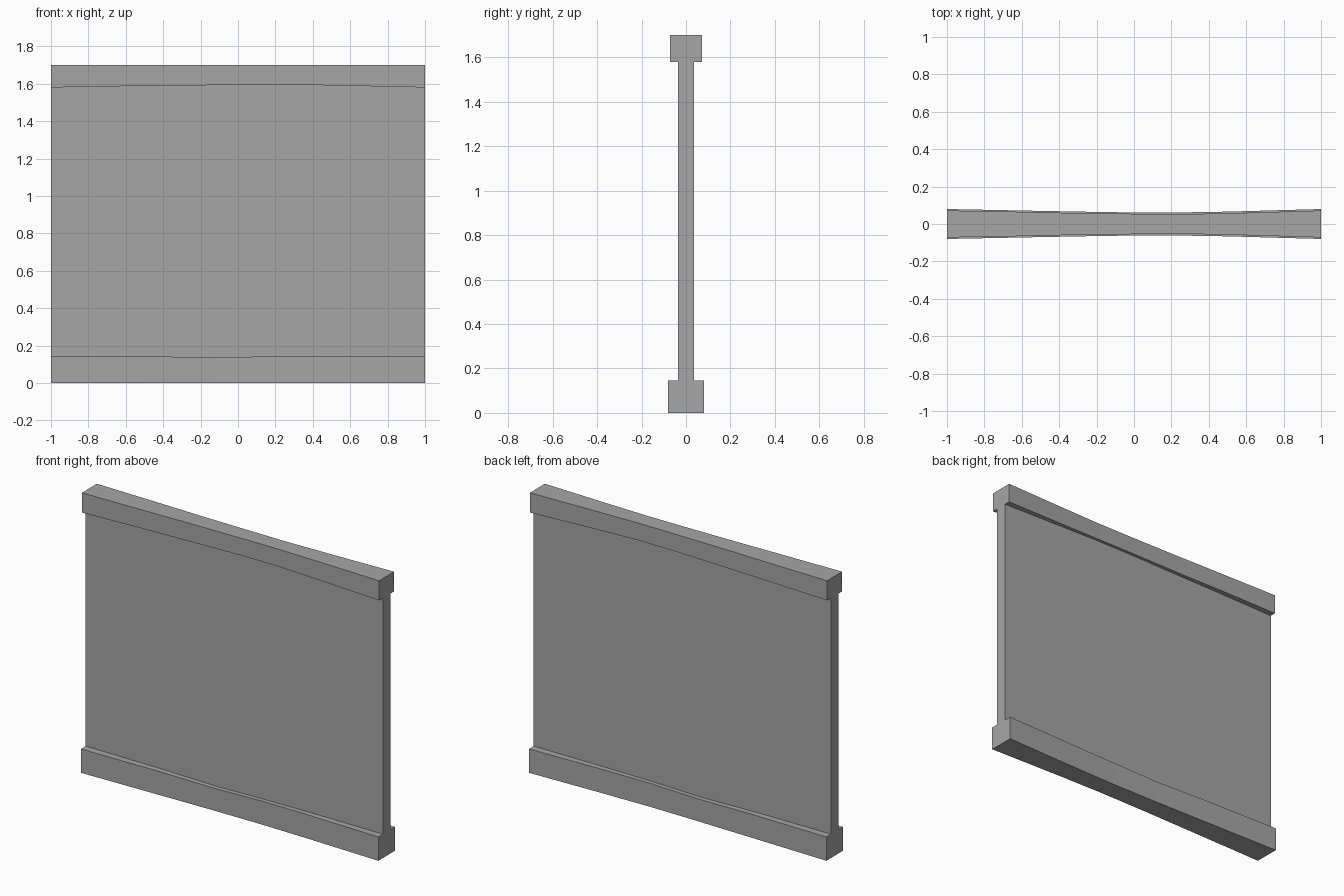
import bpy
import bmesh

cube = bpy.data.objects.get("Cube")
if cube:
    bpy.data.objects.remove(cube, do_unlink=True)

# Single stone grey
grey = bpy.data.materials.new("stone grey")
grey.use_nodes = True
COLOUR = (0.38, 0.38, 0.38, 1)
grey.diffuse_color = COLOUR
grey.node_tree.nodes["Principled BSDF"].inputs["Base Color"].default_value = COLOUR


def loft(name, stations):
    """Bar along x; each station is (x, half depth, bottom, top)."""
    bm = bmesh.new()
    rings = [[bm.verts.new((x, y, z)) for y, z in ((-d, lo), (d, lo), (d, hi), (-d, hi))]
             for x, d, lo, hi in stations]
    for a, b in zip(rings, rings[1:]):
        for i in range(4):
            j = (i + 1) % 4
            bm.faces.new((a[i], a[j], b[j], b[i]))
    bm.faces.new(rings[0])
    bm.faces.new(rings[-1])
    bmesh.ops.recalc_face_normals(bm, faces=bm.faces)
    mesh = bpy.data.meshes.new(name)
    bm.to_mesh(mesh)
    bm.free()
    mesh.materials.append(grey)
    obj = bpy.data.objects.new(name, mesh)
    bpy.context.collection.objects.link(obj)
    return obj


# Thin flat panel between the rails
loft("wall_panel", [(-1, 0.035, 0.1, 1.63), (1, 0.035, 0.1, 1.63)])

# Worn base rail: narrows and dips near the middle
base = [(-1, 0.08, 0.145), (-0.5, 0.07, 0.143), (-0.12, 0.063, 0.136),
        (0.2, 0.061, 0.143), (0.5, 0.066, 0.145), (1, 0.08, 0.145)]
loft("base_rail", [(x, d, 0, top) for x, d, top in base])

# Worn top rail: narrows and thins near the middle
cap = [(-1, 0.072, 1.58), (-0.6, 0.065, 1.587), (-0.3, 0.058, 1.59),
       (0.05, 0.054, 1.595), (0.3, 0.053, 1.595), (0.6, 0.06, 1.589), (1, 0.072, 1.58)]
loft("top_rail", [(x, d, low, 1.70) for x, d, low in cap])
